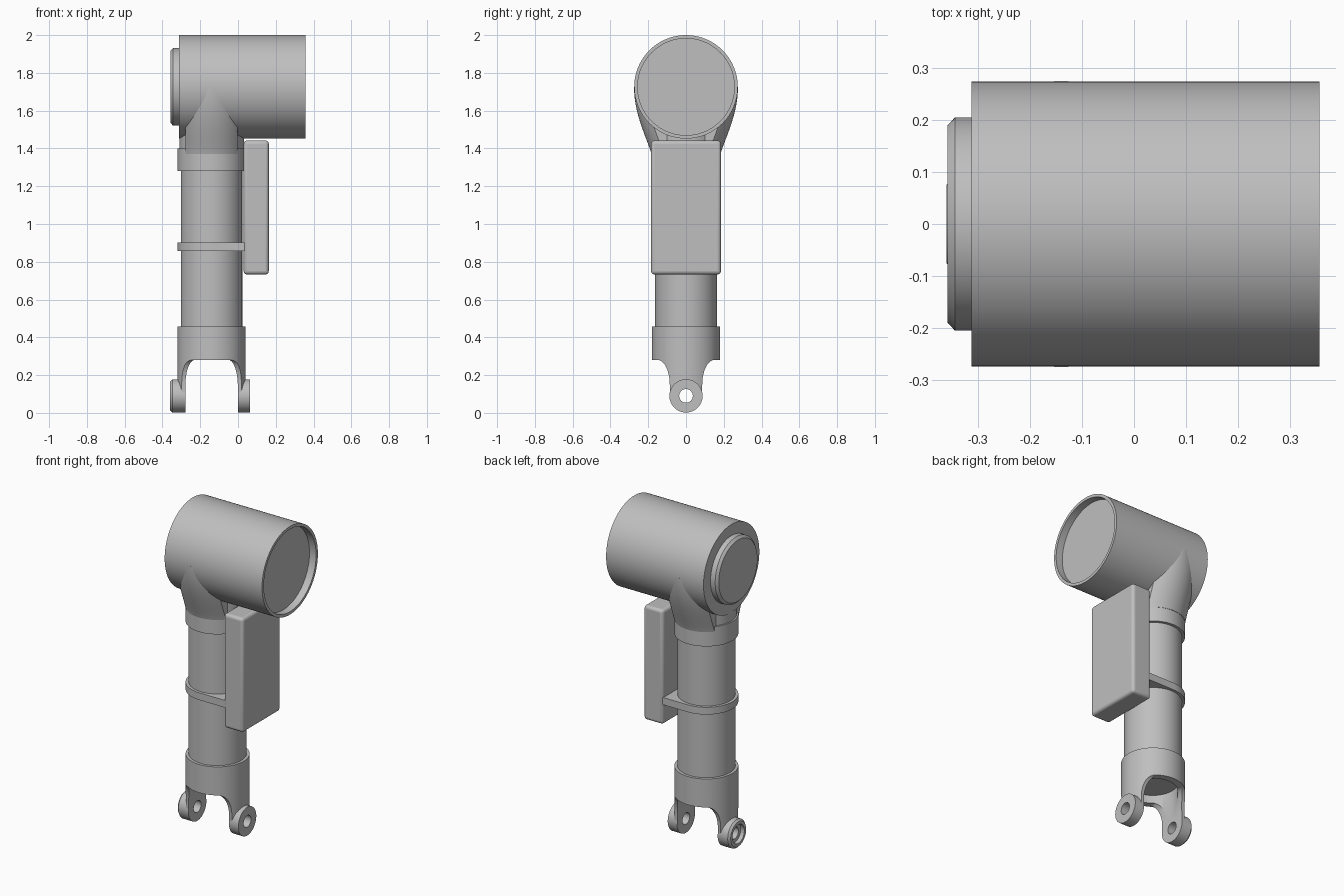
import bpy, bmesh
from math import sin, cos, pi, sqrt, radians

cube = bpy.data.objects.get("Cube")
if cube:
    bpy.data.objects.remove(cube, do_unlink=True)

grey = bpy.data.materials.new("plain_grey")
grey.use_nodes = True
colour = (0.52, 0.52, 0.52, 1)
grey.diffuse_color = colour
grey.node_tree.nodes["Principled BSDF"].inputs["Base Color"].default_value = colour

AX = -0.14          # x of the leg axis
HZ = 1.726          # height of the housing axis
PIN = 0.09          # height of the fork pin
SEG = 96


def loft(name, rings):
    """Join equal closed rings into a capped solid."""
    bm = bmesh.new()
    rows = [[bm.verts.new(p) for p in ring] for ring in rings]
    n = len(rows[0])
    for a, b in zip(rows, rows[1:]):
        for i in range(n):
            j = (i + 1) % n
            bm.faces.new((a[i], a[j], b[j], b[i]))
    bm.faces.new(rows[0])
    bm.faces.new(rows[-1])
    bmesh.ops.recalc_face_normals(bm, faces=bm.faces)
    mesh = bpy.data.meshes.new(name)
    bm.to_mesh(mesh)
    bm.free()
    mesh.materials.append(grey)
    ob = bpy.data.objects.new(name, mesh)
    bpy.context.collection.objects.link(ob)
    return ob


def turned_z(name, profile, x=AX):
    """Solid of revolution about the leg axis from (radius, z) pairs."""
    turn = [2 * pi * i / SEG for i in range(SEG)]
    return loft(name, [[(x + r * cos(t), r * sin(t), z) for t in turn] for r, z in profile])


def turned_x(name, profile, z):
    """Solid of revolution about a sideways axis from (radius, x) pairs."""
    turn = [2 * pi * i / SEG for i in range(SEG)]
    return loft(name, [[(x, r * cos(t), z + r * sin(t)) for t in turn] for r, x in profile])


def activate(ob):
    bpy.ops.object.select_all(action='DESELECT')
    ob.select_set(True)
    bpy.context.view_layer.objects.active = ob


def combine(ob, other, operation):
    """Apply a boolean and remove the helper."""
    mod = ob.modifiers.new("cut", 'BOOLEAN')
    mod.operation, mod.solver, mod.object = operation, 'EXACT', other
    activate(ob)
    bpy.ops.object.modifier_apply(modifier=mod.name)
    bpy.data.objects.remove(other, do_unlink=True)


# Housing with a recessed end, and the stepped cap on the other end
turned_x("housing", [(0.274, -0.312), (0.274, 0.357), (0.256, 0.357), (0.256, 0.312)], HZ)
turned_x("housing_cap", [(0.19, -0.358), (0.205, -0.344), (0.205, -0.30)], HZ)

# Leg tube and the collar beneath the housing
turned_z("leg_tube", [(0.163, 0.36), (0.163, 1.32)])
turned_z("upper_collar", [(0.18, 1.28), (0.18, 1.40), (0.171, 1.40), (0.171, 1.48)])

# Swept cheeks which flow from the collar on to the housing sides
for side, name in ((-1, "front_cheek"), (1, "back_cheek")):
    rings = []
    for k in range(25):
        t = k / 24
        z = 1.37 + (HZ - 1.37) * t
        reach = 0.182 + 0.093 * sin(t * pi / 2) ** 1.1
        ring = []
        for i in range(25):
            dx = 0.138 * (i / 12 - 1)
            ring.append((AX + dx, side * (reach - 0.18 + sqrt(0.18 ** 2 - dx ** 2)), z))
        inner = reach - 0.12 if z < 1.5 else 0.1
        ring += [(AX + 0.138, side * inner, z), (AX - 0.138, side * inner, z)]
        rings.append(ring)
    loft(name, rings)

# Clamp strap round the tube, reaching the side box
arc = [pi / 2 + pi * i / 48 for i in range(49)]
outline = [(AX + 0.18 * cos(t), 0.18 * sin(t)) for t in arc] + [(0.04, -0.18), (0.04, 0.18)]
loft("clamp_strap", [[(x, y, z) for x, y in outline] for z in (0.857, 0.902)])

# Side box with rounded edges
box = loft("side_box", [[(0.03, y, z) for y, z in ((-0.185, 0.733), (0.185, 0.733), (0.185, 1.442), (-0.185, 1.442))],
                        [(0.163, y, z) for y, z in ((-0.185, 0.733), (0.185, 0.733), (0.185, 1.442), (-0.185, 1.442))]])
bevel = box.modifiers.new("rounding", 'BEVEL')
bevel.width, bevel.segments = 0.018, 4

# Fork: a turned sleeve trimmed by a flared side outline and an arch
fork = turned_z("fork", [(0.18, PIN), (0.18, 0.457)])
flare = [(0.2, 0.46), (0.2, 0.282), (0.15, 0.28)]
for i in range(1, 15):
    t = i / 14
    flare.append((0.15 - 0.064 * sin(t * pi / 2), 0.28 - 0.13 * (1 - cos(t * pi / 2))))
flare.append((0.086, 0.05))
side_outline = flare + [(-y, z) for y, z in reversed(flare)]
combine(fork, loft("trim", [[(x, y, z) for y, z in side_outline] for x in (-0.5, 0.3)]), 'INTERSECT')

arch = [(0.139, 0.0), (0.139, 0.14)]
for i in range(1, 15):
    t = i / 14 * pi / 2
    arch.append((0.139 - 0.049 * (1 - cos(t)), 0.14 + 0.14 * sin(t)))
arch_outline = arch + [(-x, z) for x, z in reversed(arch)]
combine(fork, loft("arch", [[(AX + x, y, z) for x, z in arch_outline] for y in (-0.4, 0.4)]), 'DIFFERENCE')
combine(fork, turned_z("bore", [(0.139, 0.0), (0.139, 0.33)]), 'DIFFERENCE')

# Fork lugs with pin holes
left_lug = turned_x("left_lug", [(0.088, 0.0), (0.088, 0.064)], PIN)
right_lug = turned_x("right_lug", [(0.076, -0.36), (0.088, -0.348), (0.088, -0.279)], PIN)
combine(right_lug, turned_x("pocket", [(0.058, -0.40), (0.058, -0.335)], PIN), 'DIFFERENCE')
for part in (fork, left_lug, right_lug):
    combine(part, turned_x("pin_hole", [(0.036, -0.5), (0.036, 0.3)], PIN), 'DIFFERENCE')

# Smooth round surfaces, keeping crisp edges
for ob in list(bpy.context.scene.objects):
    if ob.type == 'MESH':
        activate(ob)
        bpy.ops.object.shade_smooth_by_angle(angle=radians(30))
